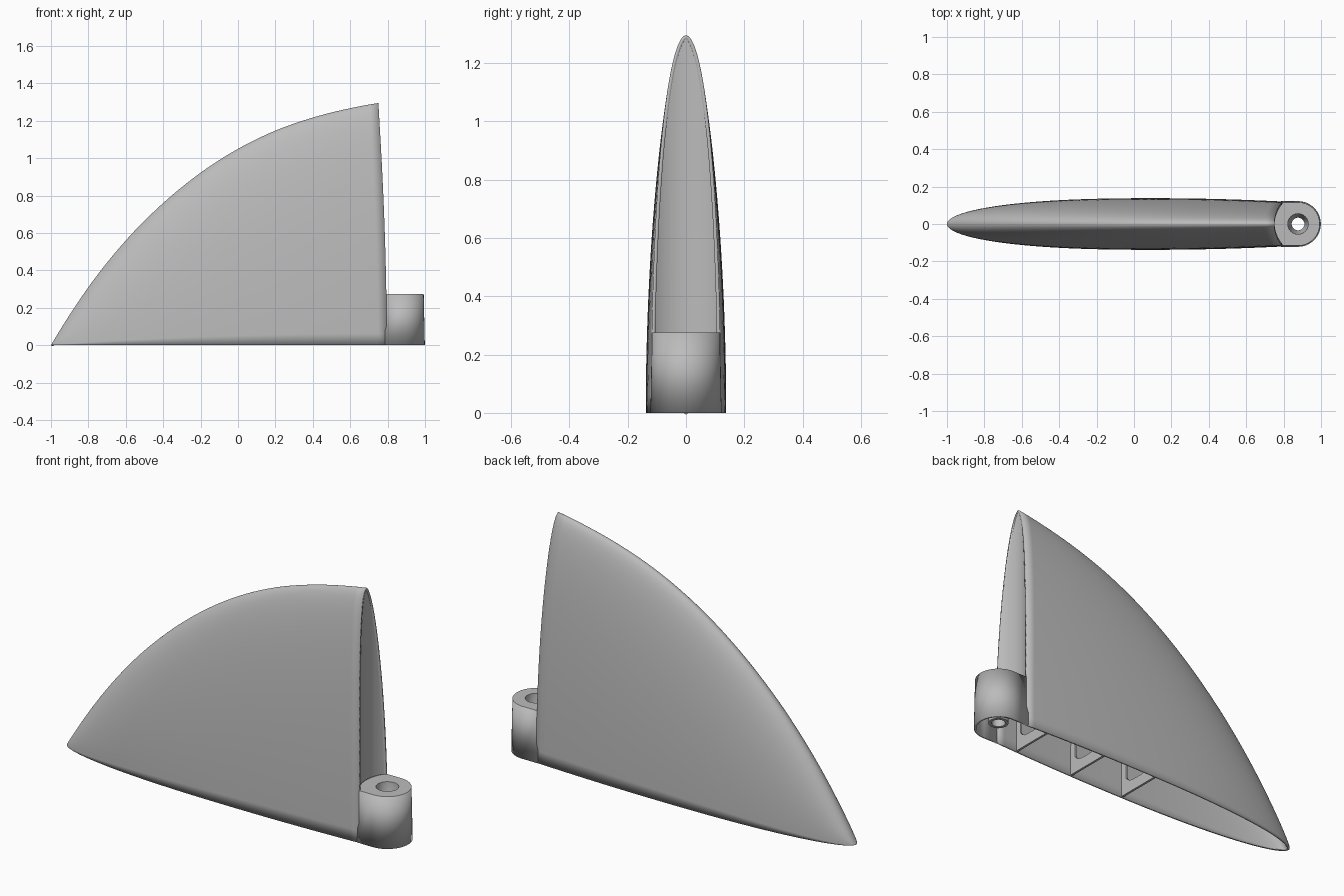
import bpy, bmesh
from math import sin, cos, pi, sqrt

cube = bpy.data.objects.get("Cube")
if cube:
    bpy.data.objects.remove(cube, do_unlink=True)

grey = bpy.data.materials.new("plain grey")
grey.use_nodes = True
grey.diffuse_color = (0.5, 0.5, 0.5, 1)
grey.node_tree.nodes["Principled BSDF"].inputs["Base Color"].default_value = (0.5, 0.5, 0.5, 1)

WALL = 0.012
BOSS_X, BOSS_R, BOSS_H = 0.877, 0.116, 0.275
RIDGE = [(-1, 0), (-.8, .31), (-.6, .56), (-.4, .76), (-.2, .922), (0, 1.05),
         (.2, 1.147), (.4, 1.217), (.6, 1.267), (.8, 1.302), (1, 1.32)]


def ridge_height(x):
    """Catmull-Rom curve through the ridge points."""
    i = min(max(int((x + 1) / .2), 0), 9)
    f = (x - RIDGE[i][0]) / .2
    z = [RIDGE[min(max(i + k, 0), 10)][1] for k in (-1, 0, 1, 2)]
    if i == 0:
        z[0] = -.37
    return z[1] + .5 * f * (z[2] - z[0] + f * (2*z[0] - 5*z[1] + 4*z[2] - z[3]
                            + f * (3*(z[1] - z[2]) + z[3] - z[0])))


def half_width(x):
    if x < .1:
        return .138 * sqrt(max(0, 1 - ((.1 - x) / 1.1) ** 2.4))
    return .138 - .037 * (x - .1) ** 2


def rear_x(y):
    """Hollow rear face, an upright cylinder."""
    return .932 - sqrt(.182 ** 2 - y * y)


def finish(name, bm, thickness=0, angle=.6):
    bmesh.ops.remove_doubles(bm, verts=bm.verts, dist=1e-5)
    bmesh.ops.recalc_face_normals(bm, faces=bm.faces)
    mesh = bpy.data.meshes.new(name)
    bm.to_mesh(mesh)
    bm.free()
    mesh.materials.append(grey)
    ob = bpy.data.objects.new(name, mesh)
    bpy.context.collection.objects.link(ob)
    bpy.ops.object.select_all(action='DESELECT')
    ob.select_set(True)
    bpy.context.view_layer.objects.active = ob
    bpy.ops.object.shade_smooth_by_angle(angle=angle)
    if thickness:
        mod = ob.modifiers.new("wall", 'SOLIDIFY')
        mod.thickness = thickness
        mod.offset = -1
    return ob


def grid(bm, rows, closed=False):
    vs = [[bm.verts.new(p) for p in row] for row in rows]
    for a, b in zip(vs, vs[1:]):
        for j in range(len(a) - (not closed)):
            k = (j + 1) % len(a)
            quad = [a[j], a[k], b[k], b[j]]
            if len({tuple(v.co) for v in quad}) > 2:
                bm.faces.new(quad)
    return vs


# Fin skin: elliptical arches swept from the nose to the hollow rear face
def skin_point(u, t):
    x = -1 + 1.76 * u
    for _ in range(8):
        x = -1 + u * (1 + rear_x(half_width(x) * cos(t)))
    return (x, half_width(x) * cos(t), ridge_height(x) * sin(t))


N, M = 64, 64
arch = [pi * j / M for j in range(M + 1)]
bm = bmesh.new()
grid(bm, [[skin_point((i / N) ** 1.8, t) for t in arch] for i in range(N + 1)])
# orient outward: the open shell is wound so that its flanks face away from y = 0
bmesh.ops.remove_doubles(bm, verts=bm.verts, dist=1e-5)
finish("fin_skin", bm, WALL)

# Rear face above the mounting boss
bm = bmesh.new()
rows = []
for i in range(41):
    t = .2135 + (pi / 2 - .2135) * i / 40
    x, y, z = skin_point(1, t)
    rows.append([(rear_x(y * s / 8), y * s / 8, z) for s in range(-8, 9)])
grid(bm, rows)
finish("rear_face", bm)


# Mounting boss: drafted round wall, flat top with a hole
def boss_outline(r, z):
    arc = [(BOSS_X + r * sin(a), -r * cos(a), z) for a in (pi * i / 32 for i in range(33))]
    return [(.785, -r, z)] + arc + [(.785, r, z)]


bm = bmesh.new()
grid(bm, [boss_outline(BOSS_R + .006, 0), boss_outline(BOSS_R, BOSS_H)])
finish("boss_wall", bm, WALL)


def ring(r, z, n=32):
    return [(BOSS_X + r * cos(2*pi*i/n), r * sin(2*pi*i/n), z) for i in range(n)]


bm = bmesh.new()
back = [(rear_x(y), y, BOSS_H) for y in (BOSS_R * (8 - i) / 8 for i in range(17))]
for loop in (boss_outline(BOSS_R, BOSS_H)[1:-1] + back, ring(.055, BOSS_H)):
    vs = [bm.verts.new(p) for p in loop]
    for a, b in zip(vs, vs[1:] + vs[:1]):
        bm.edges.new((a, b))
bmesh.ops.triangle_fill(bm, use_beauty=True, edges=bm.edges[:])
finish("boss_top", bm)

# Countersunk screw tube
bm = bmesh.new()
profile = [(.055, .275), (.053, .23), (.034, .17), (.034, .03), (.05, .03), (.052, .15), (.075, .27)]
grid(bm, [ring(r, z) for r, z in profile], closed=True)
finish("screw_tube", bm)

# Cross ribs with a rounded opening, inside the skin
for n, x in enumerate((-.03, .3, .66)):
    b, h = half_width(x) - .008, ridge_height(x) - .03
    outer = [(b * cos(t), h * sin(t)) for t in arch]
    outer += [(b * (k / 8 - 1), 0) for k in range(1, 16)]
    inner = [(.7 * y, .06 + .82 * z + .03 * (y / b) ** 4 * (z < .02)) for y, z in outer]
    bm = bmesh.new()
    loops = [[(x + s, y, z) for y, z in lp] for s, lp in
             ((-.006, outer), (-.006, inner), (.006, inner), (.006, outer), (-.006, outer))]
    grid(bm, loops, closed=True)
    finish("cross_rib_%d" % (n + 1), bm)
